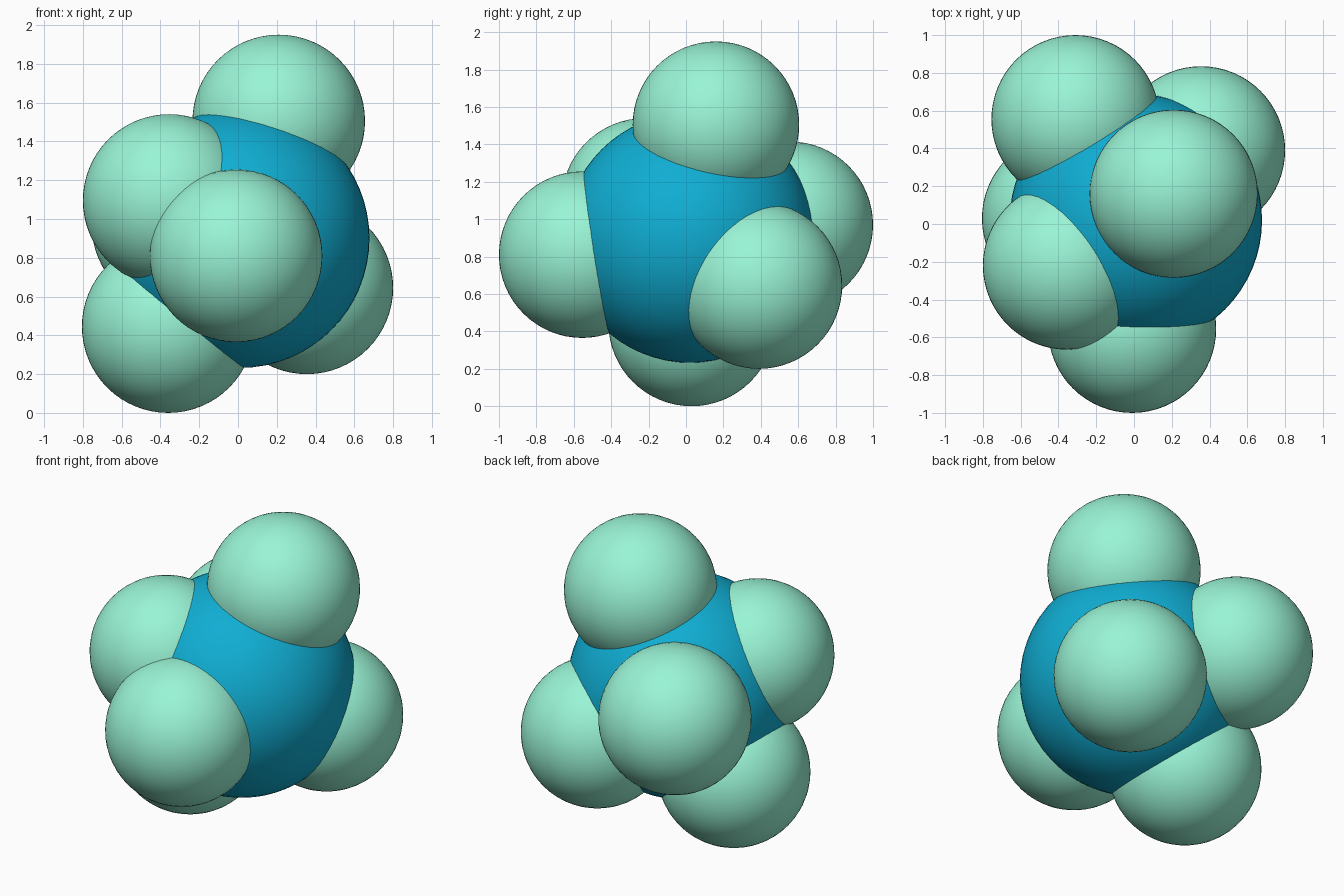
import bpy

if "Cube" in bpy.data.objects:
    bpy.data.objects.remove(bpy.data.objects["Cube"])


def material(name, color):
    m = bpy.data.materials.new(name)
    m.diffuse_color = color
    m.use_nodes = True
    m.node_tree.nodes["Principled BSDF"].inputs["Base Color"].default_value = m.diffuse_color
    return m


def ball(name, center, radius, mat):
    bpy.ops.mesh.primitive_uv_sphere_add(
        segments=64, ring_count=32, radius=radius, location=center)
    ob = bpy.context.object
    ob.name = name
    ob.data.materials.append(mat)
    bpy.ops.object.shade_smooth()
    return ob


blue = material("core_blue", (0.005, 0.42, 0.65, 1))
mint = material("outer_mint", (0.32, 0.91, 0.67, 1))

# central atom
ball("central_atom", (0.01, 0.02, 0.90), 0.668, blue)

# six outer atoms, all the same size
R = 0.445
outer = {
    "top": (0.21, 0.16, 1.505),
    "front": (-0.01, -0.555, 0.81),
    "left": (-0.355, -0.22, 1.095),
    "bottom": (-0.36, 0.03, 0.445),
    "right": (0.355, 0.39, 0.645),
    "back": (-0.31, 0.555, 0.97),
}
for side, center in outer.items():
    ball(f"outer_atom_{side}", center, R, mint)
